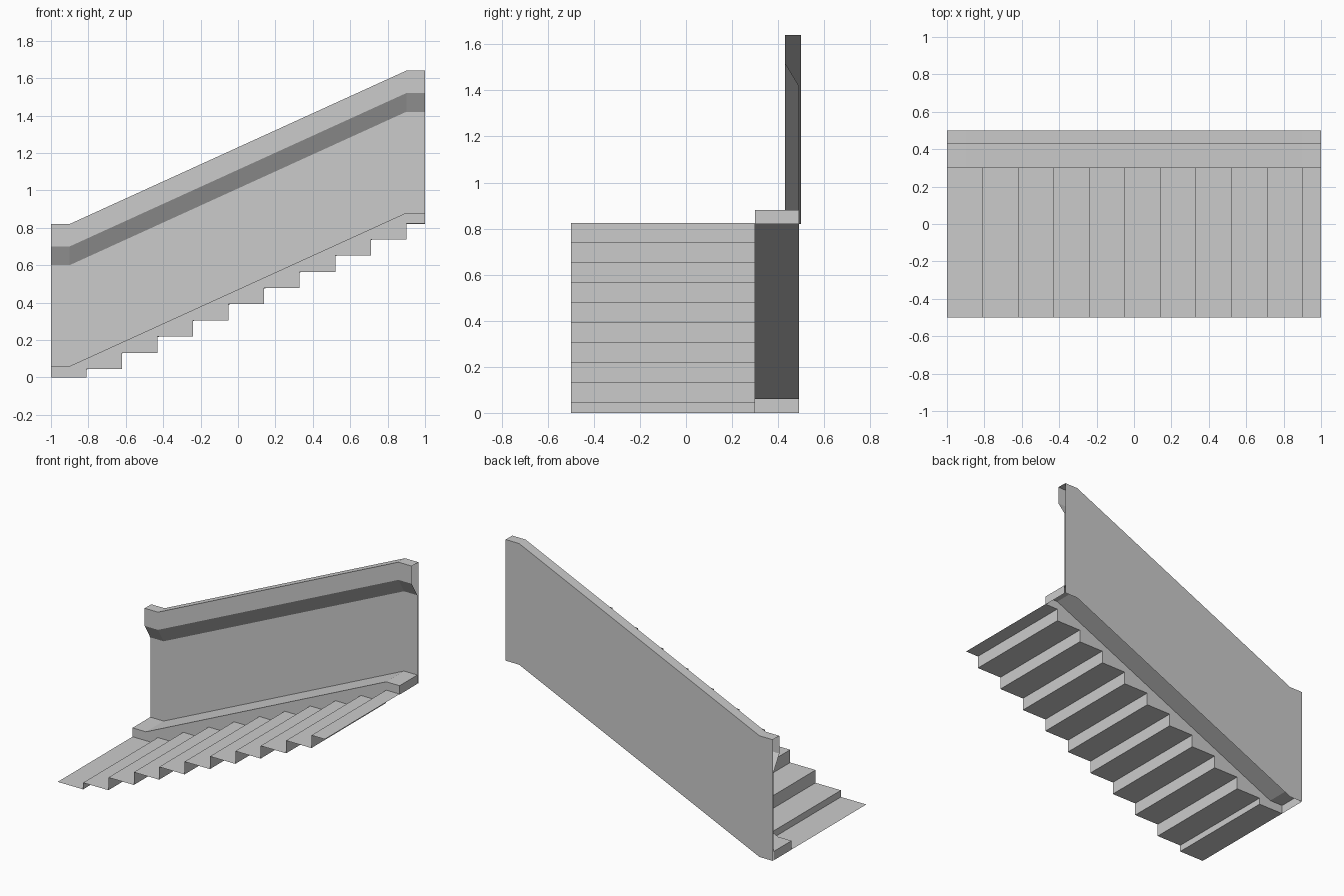
import bpy

if "Cube" in bpy.data.objects:
    bpy.data.objects.remove(bpy.data.objects["Cube"])

# Shared slope line (x, z): level, incline, level
PATH = [(-1.0, 0.0), (-0.9, 0.0), (0.9, 0.82), (1.0, 0.82)]
SKIRT_H = 0.06


def make(name, faces):
    """Object from a list of faces, sharing equal corners."""
    index, polys = {}, []
    for face in faces:
        polys.append([index.setdefault(tuple(round(c, 5) for c in p), len(index))
                      for p in face])
    mesh = bpy.data.meshes.new(name)
    mesh.from_pydata(list(index), [], polys)
    mesh.update()
    ob = bpy.data.objects.new(name, mesh)
    bpy.context.collection.objects.link(ob)
    return ob


def sweep(profile):
    """Carry a (y, height) profile along the slope line."""
    faces = []
    for (x0, z0), (x1, z1) in zip(PATH, PATH[1:]):
        for (ya, ha), (yb, hb) in zip(profile, profile[1:]):
            faces.append([(x0, ya, z0 + ha), (x0, yb, z0 + hb),
                          (x1, yb, z1 + hb), (x1, ya, z1 + ha)])
    return faces


def slope_z(x):
    return 0.82 * min(max((x + 0.9) / 1.8, 0.0), 1.0)


# Stairs: thin sheet of treads and risers
xs = [-1.0] + [-0.81 + 0.19 * i for i in range(10)] + [1.0]
zs = [0.0] + [0.045 + 0.0865 * i for i in range(10)] + [0.0]
treads = [(xs[i], xs[i + 1], zs[i]) for i in range(11)]
line = []
for x0, x1, z in treads:
    line += [(x0, z), (x1, z)]
make("stair_steps", [[(a[0], -0.5, a[1]), (b[0], -0.5, b[1]),
                      (b[0], 0.3, b[1]), (a[0], 0.3, a[1])]
                     for a, b in zip(line, line[1:])])

# Side wall with overhanging, chamfered rail (open ends and bottom)
make("side_wall", sweep([(0.5, 0.0), (0.5, 0.82), (0.43, 0.82),
                         (0.43, 0.70), (0.49, 0.60), (0.49, SKIRT_H)]))

# Skirting: sloped top, stepped front and two end caps
skirt = sweep([(0.49, SKIRT_H), (0.3, SKIRT_H)])
for x0, x1, z in treads:
    top = [x1] + [bx for bx in (-0.9,) if x0 < bx < x1] + [x0]
    skirt.append([(x0, 0.3, z), (x1, 0.3, z)] +
                 [(x, 0.3, slope_z(x) + SKIRT_H) for x in top])
for x, z, flip in ((-1.0, 0.0, True), (1.0, 0.82, False)):
    cap = [(x, 0.3, z), (x, 0.49, z), (x, 0.49, z + SKIRT_H), (x, 0.3, z + SKIRT_H)]
    skirt.append(cap[::-1] if flip else cap)
make("skirting", skirt)
